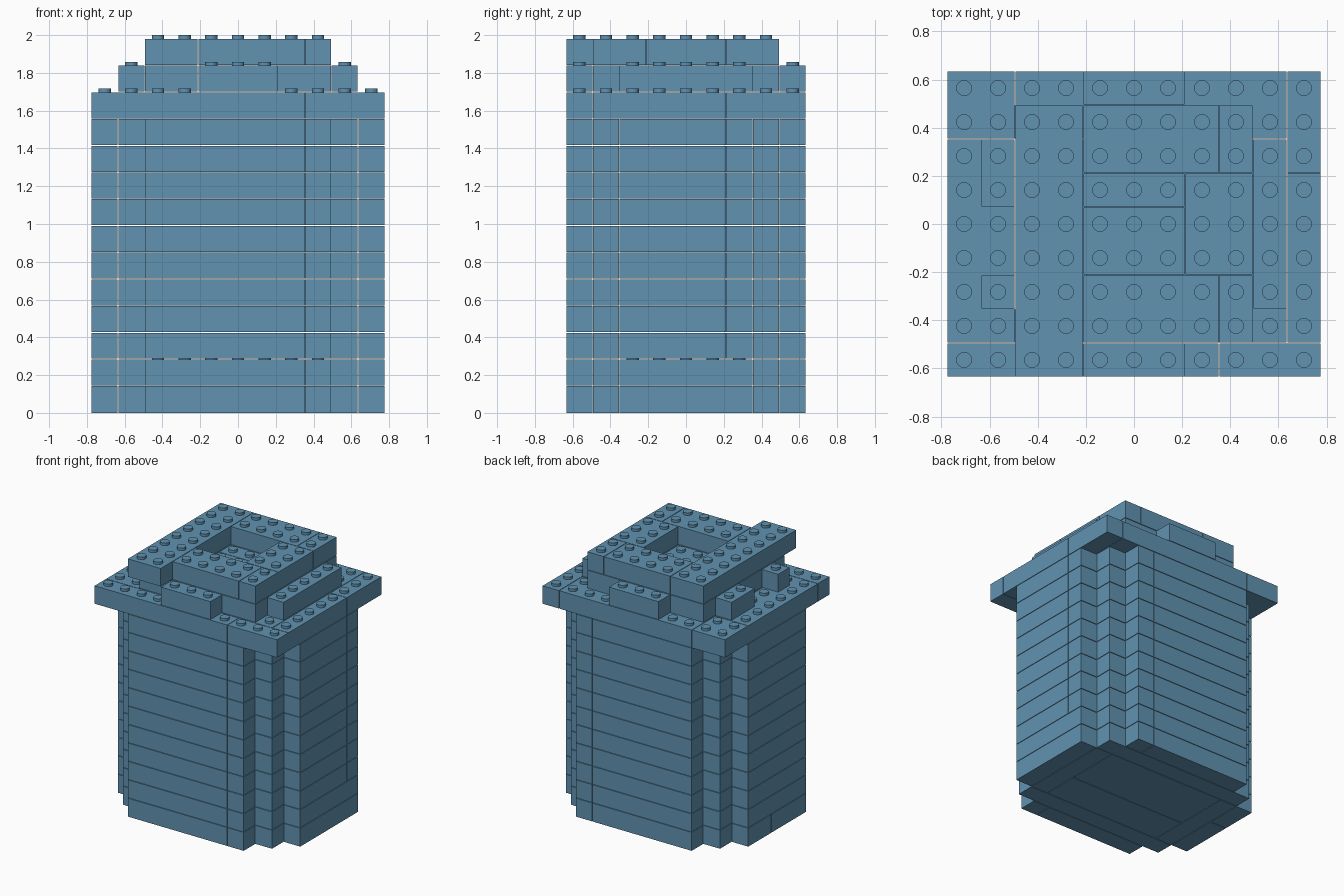
import bpy, bmesh
from mathutils import Matrix, Vector

if "Cube" in bpy.data.objects:
    bpy.data.objects.remove(bpy.data.objects["Cube"], do_unlink=True)

PITCH = 0.1412          # stud spacing
HEIGHT = 0.1414         # brick height
GAP = 0.004             # seam between bricks
STUD_R, STUD_H = 0.033, 0.02
COLS, ROWS = 11, 9

blue = bpy.data.materials.new("dusty blue")
colour = (0.12, 0.29, 0.44, 1)
blue.use_nodes = True
blue.diffuse_color = colour
blue.node_tree.nodes["Principled BSDF"].inputs["Base Color"].default_value = colour


def cells(bricks):
    return {(i, j) for a, b, c, d in bricks for i in range(a, b) for j in range(c, d)}


def build_layer(name, level, bricks, covered):
    """One course of bricks (column start/end, row start/end), studs where nothing sits on top."""
    bm = bmesh.new()
    z0 = level * HEIGHT
    for a, b, c, d in bricks:
        centre = Vector(((a + b - COLS) / 2 * PITCH, (c + d - ROWS) / 2 * PITCH,
                         z0 + (HEIGHT - GAP) / 2 + (GAP if level else 0) / 1))
        size = ((b - a) * PITCH - GAP, (d - c) * PITCH - GAP, HEIGHT - GAP)
        if not level:
            size = (size[0], size[1], HEIGHT)
            centre.z = HEIGHT / 2
        bmesh.ops.create_cube(bm, size=1, matrix=Matrix.Translation(centre) @ Matrix.Diagonal((*size, 1)))
    top = z0 + HEIGHT
    for i, j in sorted(cells(bricks) - covered):
        spot = ((i + 0.5 - COLS / 2) * PITCH, (j + 0.5 - ROWS / 2) * PITCH, top + STUD_H / 2)
        bmesh.ops.create_cone(bm, cap_ends=True, segments=16, radius1=STUD_R, radius2=STUD_R,
                              depth=STUD_H, matrix=Matrix.Translation(spot))
    mesh = bpy.data.meshes.new(name)
    bm.to_mesh(mesh)
    bm.free()
    mesh.materials.append(blue)
    obj = bpy.data.objects.new(name, mesh)
    bpy.context.collection.objects.link(obj)


# Stepped outer walls shared by every course of the body
ends = [(2, 8, 0, 1), (8, 9, 0, 1), (1, 10, 1, 2), (1, 10, 7, 8), (2, 8, 8, 9), (8, 9, 8, 9)]
inner = [(1, 2, 2, 7), (9, 10, 2, 7)]
floor = [(2, 9, 2, 4), (2, 9, 4, 7)]
base = ends + inner + floor + [(0, 1, 2, 5), (0, 1, 5, 7), (10, 11, 2, 7)]
second = ends + inner + floor + [(0, 1, 2, 7), (10, 11, 2, 7)]
wall = ends + inner + [(0, 1, 2, 7), (10, 11, 2, 6), (10, 11, 6, 7)]

# Wide slab overhanging the body
slab = [(0, 8, 0, 1), (8, 11, 0, 1), (10, 11, 1, 6), (10, 11, 6, 9),
        (0, 2, 1, 7), (0, 2, 7, 9), (2, 10, 1, 7), (2, 10, 7, 9)]

# Stepped collar with a ledge on each side
collar = [(4, 7, 0, 1), (4, 7, 8, 9), (2, 4, 1, 8), (4, 9, 1, 3), (4, 9, 6, 8),
          (7, 9, 3, 6), (4, 7, 3, 5), (4, 7, 5, 6), (9, 10, 2, 7),
          (1, 2, 5, 7), (1, 2, 2, 3)]

# Square rim around the sunken centre
rim = [(2, 4, 0, 8), (4, 8, 1, 3), (8, 9, 1, 3), (7, 9, 3, 6), (4, 8, 6, 8), (8, 9, 6, 8)]

courses = [("base_course", base), ("second_course", second)]
courses += [(f"wall_course_{n}", wall) for n in range(1, 10)]
courses += [("overhanging_slab", slab), ("stepped_collar", collar), ("top_rim", rim)]

for level, (name, bricks) in enumerate(courses):
    above = cells(courses[level + 1][1]) if level + 1 < len(courses) else set()
    build_layer(name, level, bricks, above)
